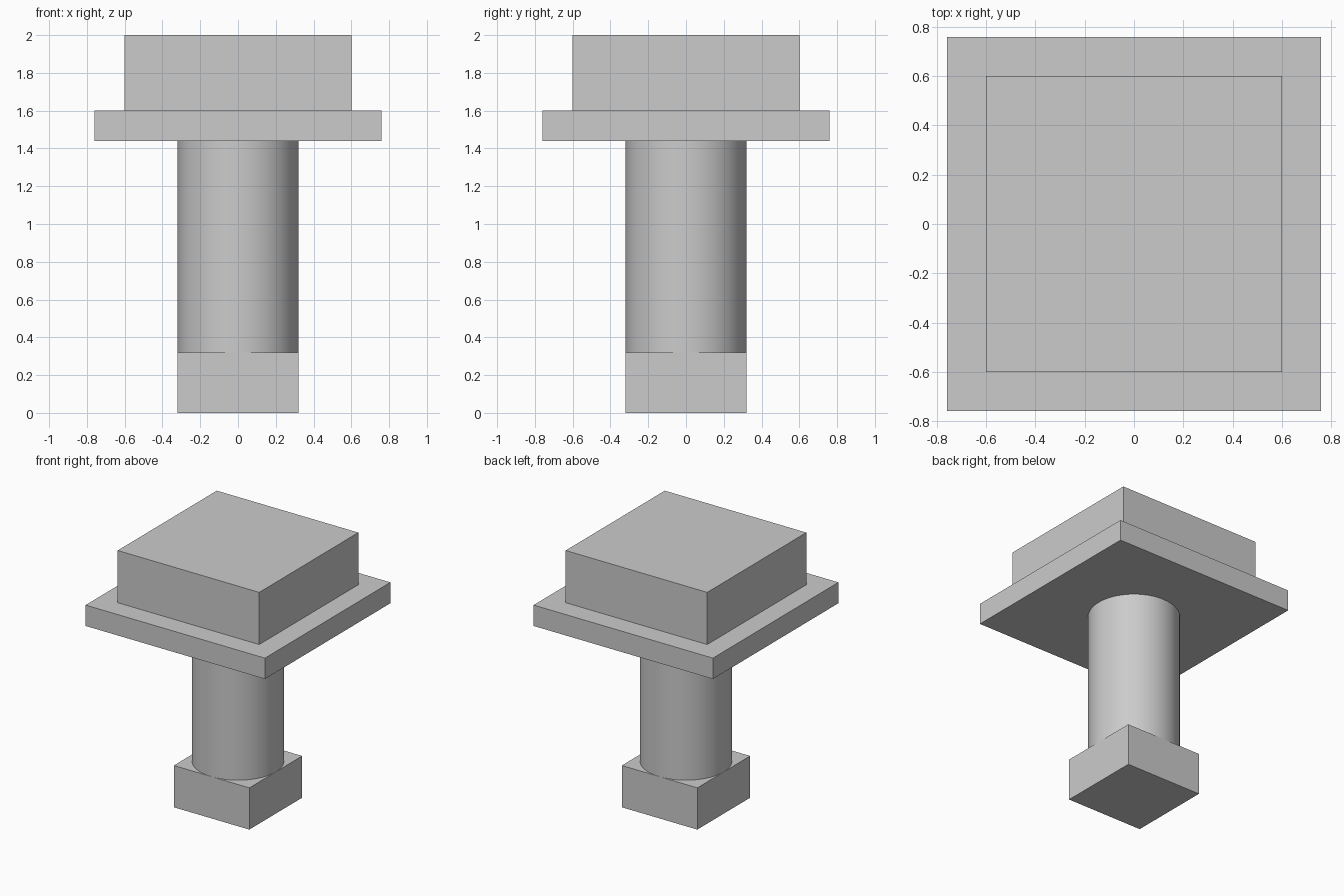
import bpy
import bmesh
import math

cube = bpy.data.objects.get("Cube")
if cube:
    bpy.data.objects.remove(cube, do_unlink=True)

# Single plain grey
grey = bpy.data.materials.new("plain_grey")
grey.use_nodes = True
colour = (0.6, 0.6, 0.6, 1)
grey.diffuse_color = colour
grey.node_tree.nodes["Principled BSDF"].inputs["Base Color"].default_value = colour


def add_box(name, half, bottom, top):
    bpy.ops.mesh.primitive_cube_add(size=1, location=(0, 0, (bottom + top) / 2))
    box = bpy.context.object
    box.name = name
    box.scale = (half * 2, half * 2, top - bottom)
    bpy.ops.object.transform_apply(location=False, rotation=False, scale=True)
    box.data.materials.append(grey)
    return box


# Square foot, with a shallow inset panel underneath
foot = add_box("foot", 0.32, 0, 0.32)
bm = bmesh.new()
bm.from_mesh(foot.data)
underside = [f for f in bm.faces if f.normal.z < -0.9]
bmesh.ops.inset_region(bm, faces=underside, thickness=0.07, depth=0)
bm.to_mesh(foot.data)
bm.free()

# Round shaft
bpy.ops.mesh.primitive_cylinder_add(vertices=64, radius=0.32, depth=1.12,
                                    location=(0, 0, 0.88))
shaft = bpy.context.object
shaft.name = "shaft"
shaft.data.materials.append(grey)
bpy.ops.object.shade_smooth_by_angle(angle=math.radians(30))

# Wide flange plate and square head
add_box("flange_plate", 0.76, 1.44, 1.6)
add_box("head_block", 0.6, 1.6, 2)
